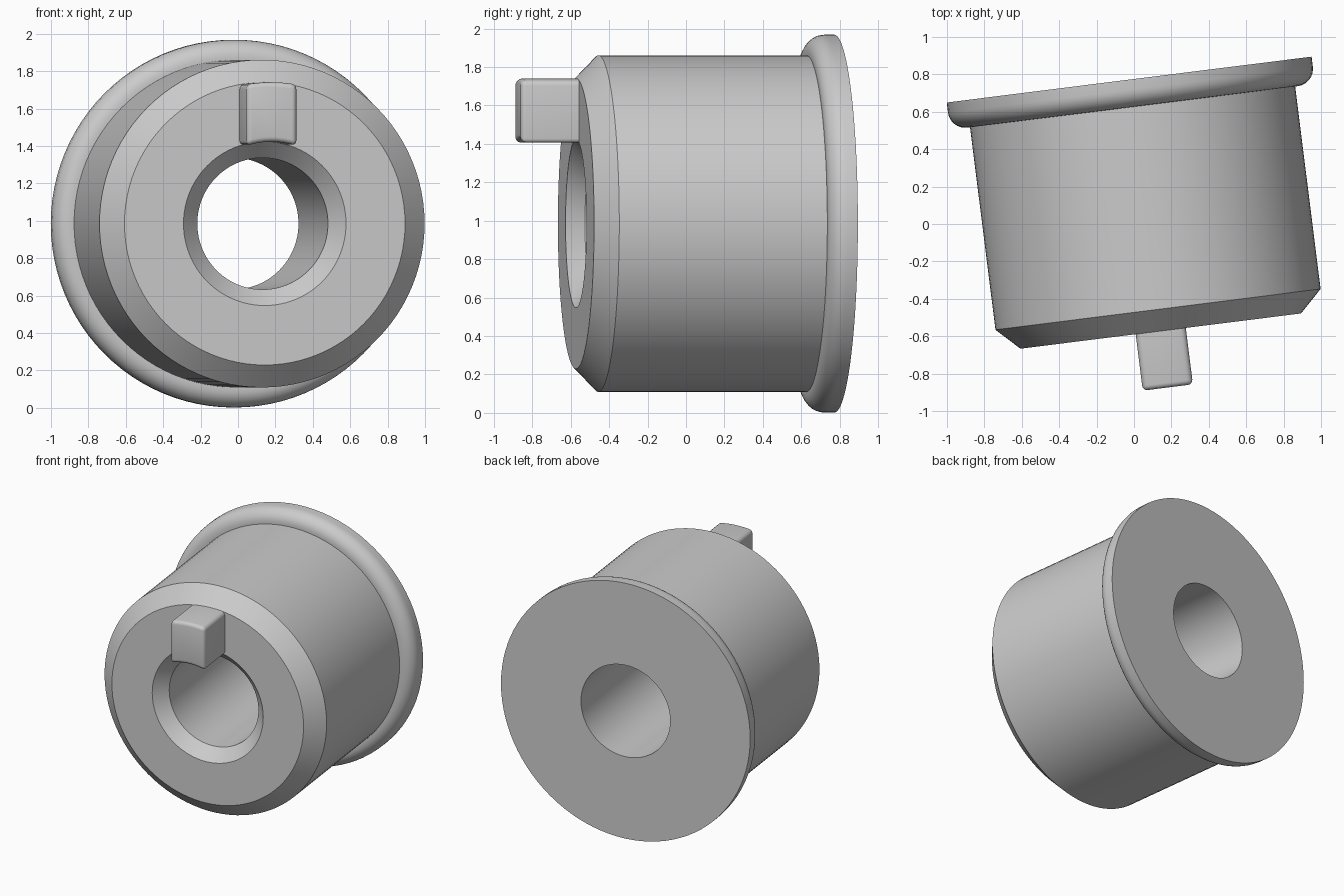
import bpy, bmesh
from math import sin, cos, pi, radians, sqrt, asin

if "Cube" in bpy.data.objects:
    bpy.data.objects.remove(bpy.data.objects["Cube"])

TILT = radians(7.16)
CENTRE = (0.07, 0.009, 0.985)
SEGMENTS = 96


def finish(name, bm):
    """Turn a bmesh into a tilted, smooth shaded object."""
    bmesh.ops.recalc_face_normals(bm, faces=bm.faces)
    mesh = bpy.data.meshes.new(name)
    bm.to_mesh(mesh)
    bm.free()
    obj = bpy.data.objects.new(name, mesh)
    bpy.context.collection.objects.link(obj)
    obj.location = CENTRE
    obj.rotation_euler = (0, 0, TILT)
    bpy.ops.object.select_all(action='DESELECT')
    obj.select_set(True)
    bpy.context.view_layer.objects.active = obj
    bpy.ops.object.shade_smooth_by_angle(angle=radians(30))
    return obj


def lathe(name, profile):
    """Revolve a closed (radius, y) profile about the local y axis."""
    bm = bmesh.new()
    rings = []
    for i in range(SEGMENTS):
        a = 2 * pi * i / SEGMENTS
        rings.append([bm.verts.new((r * cos(a), y, r * sin(a))) for r, y in profile])
    n = len(profile)
    for i in range(SEGMENTS):
        p, q = rings[i], rings[(i + 1) % SEGMENTS]
        for j in range(n):
            k = (j + 1) % n
            bm.faces.new((p[j], p[k], q[k], q[j]))
    return finish(name, bm)


# Bushing body: chamfered bore, chamfered front, rounded rear flange
fillet = [(0.89 + 0.093 * sin(t * pi / 16), 0.715 - 0.093 * cos(t * pi / 16))
          for t in range(9)]
profile = [(0.352, 0.769), (0.352, -0.495), (0.438, -0.586),
           (0.756, -0.586), (0.876, -0.469), (0.876, 0.622)]
profile += fillet + [(0.983, 0.769)]
lathe("flanged_bushing", profile)

# Drive key: arc-sided block standing out of the front face
HALF = 0.135
INNER, OUTER = 0.438, 0.756
FRONT, BACK = -0.89, -0.55
xs = [HALF * (i / 4 - 1) for i in range(9)]
outline = [(x, sqrt(INNER ** 2 - x * x)) for x in xs]
outline += [(x, sqrt(OUTER ** 2 - x * x)) for x in reversed(xs)]
bm = bmesh.new()
front = [bm.verts.new((x, FRONT, z)) for x, z in outline]
back = [bm.verts.new((x, BACK, z)) for x, z in outline]
bm.faces.new(front)
bm.faces.new(back)
for i in range(len(outline)):
    j = (i + 1) % len(outline)
    bm.faces.new((front[i], front[j], back[j], back[i]))
bmesh.ops.recalc_face_normals(bm, faces=bm.faces)
# Round the front rim and the four long corners
edges = [e for e in bm.edges
         if e.calc_face_angle(0) > radians(40)
         and not all(v.co.y > BACK - 0.001 for v in e.verts)]
bmesh.ops.bevel(bm, geom=edges, offset=0.028, segments=4, profile=0.5,
                affect='EDGES', clamp_overlap=True)
finish("drive_key", bm)
